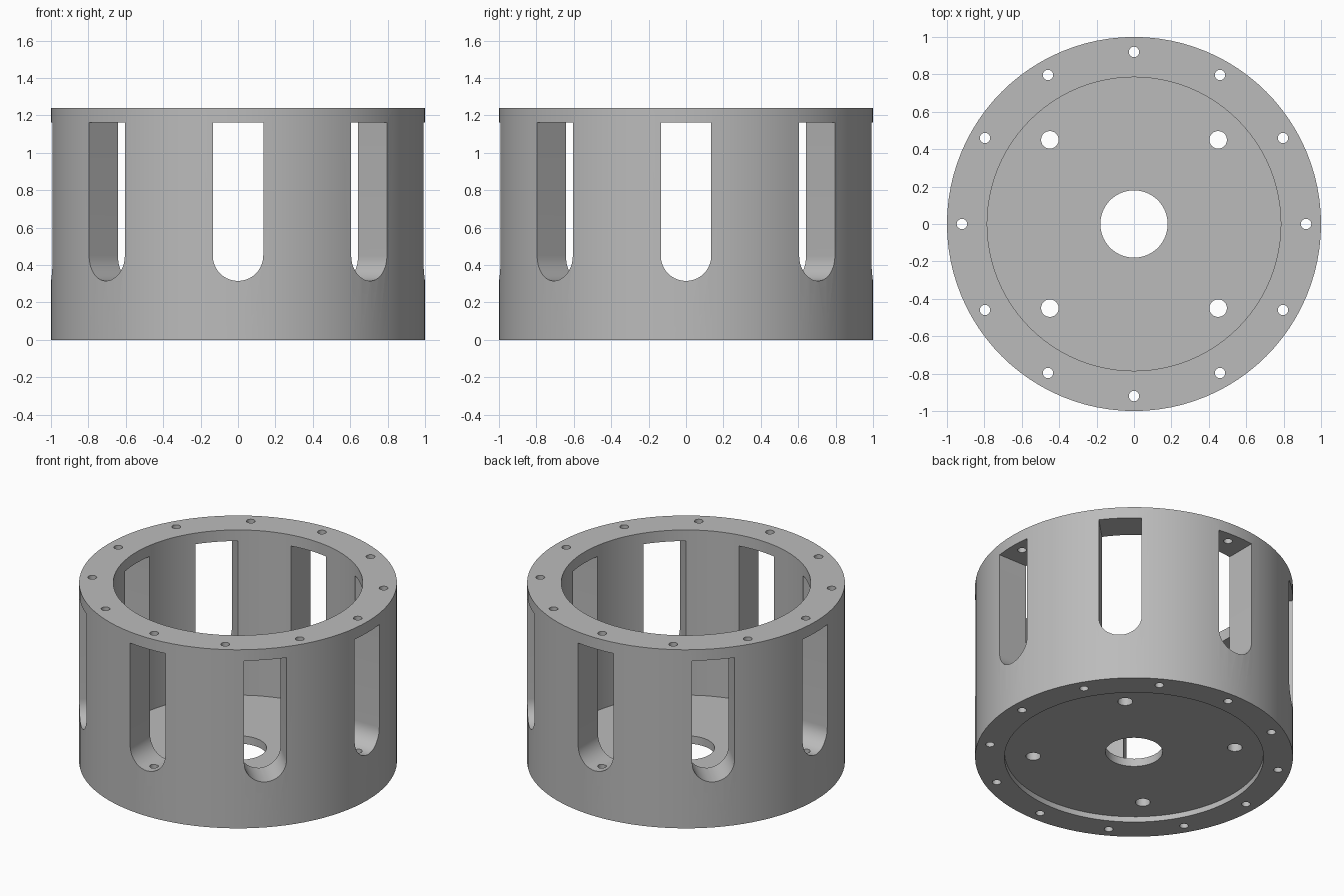
import bpy, bmesh
from math import sin, cos, pi, radians
from mathutils import Matrix, Vector

if "Cube" in bpy.data.objects:
    bpy.data.objects.remove(bpy.data.objects["Cube"], do_unlink=True)

HEIGHT = 1.24
SEGMENTS = 96

# Single plain grey metal
grey = bpy.data.materials.new("grey_metal")
grey.use_nodes = True
colour = (0.5, 0.5, 0.5, 1)
grey.diffuse_color = colour
grey.node_tree.nodes["Principled BSDF"].inputs["Base Color"].default_value = colour


def make_object(name, bm):
    bmesh.ops.recalc_face_normals(bm, faces=bm.faces)
    mesh = bpy.data.meshes.new(name)
    bm.to_mesh(mesh)
    bm.free()
    mesh.materials.append(grey)
    obj = bpy.data.objects.new(name, mesh)
    bpy.context.collection.objects.link(obj)
    return obj


def lathe(name, profile):
    """Closed (radius, height) profile swept around z."""
    bm = bmesh.new()
    rings = []
    for i in range(SEGMENTS):
        a = 2 * pi * i / SEGMENTS
        rings.append([bm.verts.new((r * cos(a), r * sin(a), z)) for r, z in profile])
    n = len(profile)
    for i, ring in enumerate(rings):
        nxt = rings[(i + 1) % SEGMENTS]
        for j in range(n):
            k = (j + 1) % n
            bm.faces.new((ring[j], nxt[j], nxt[k], ring[k]))
    return make_object(name, bm)


def add_drill(bm, x, y, radius):
    bmesh.ops.create_cone(bm, cap_ends=True, segments=24, radius1=radius, radius2=radius,
                          depth=2, matrix=Matrix.Translation((x, y, HEIGHT / 2)))


def add_slot(bm, angle, half=0.135, low=0.45, top=1.163):
    """Radial prism with a square top and a half-round bottom."""
    outline = [(half, top), (-half, top)]
    outline += [(half * cos(a), low + half * sin(a))
                for a in (pi + pi * i / 20 for i in range(21))]
    turn = Matrix.Rotation(angle, 4, "Z")
    inner, outer = ([bm.verts.new(turn @ Vector((r, y, z))) for y, z in outline]
                    for r in (0.6, 1.2))
    bm.faces.new(inner)
    bm.faces.new(reversed(outer))
    for i in range(len(outline)):
        k = (i + 1) % len(outline)
        bm.faces.new((inner[i], outer[i], outer[k], inner[k]))


def cut(body, cutter):
    cutter.hide_render = True
    mod = body.modifiers.new("cut", "BOOLEAN")
    mod.operation = "DIFFERENCE"
    mod.solver = "EXACT"
    mod.object = cutter
    bpy.context.view_layer.objects.active = body
    bpy.ops.object.modifier_apply(modifier=mod.name)
    bpy.data.objects.remove(cutter, do_unlink=True)


# Open cup: thick wall, thin floor with centre bore, shallow recess underneath
housing = lathe("slotted_housing", [
    (0.18, 0.038), (0.815, 0.038), (0.815, 0), (1, 0),
    (1, HEIGHT), (0.785, HEIGHT), (0.785, 0.093), (0.18, 0.093)])

# Window slots around the wall
bm = bmesh.new()
for i in range(8):
    add_slot(bm, radians(45 * i))
cut(housing, make_object("slot_cutter", bm))

# Bolt holes through the wall and mounting holes through the floor
bm = bmesh.new()
for i in range(12):
    a = radians(30 * i)
    add_drill(bm, 0.92 * cos(a), 0.92 * sin(a), 0.028)
for x in (-0.45, 0.45):
    for y in (-0.45, 0.45):
        add_drill(bm, x, y, 0.047)
cut(housing, make_object("hole_cutter", bm))

# Smooth curved walls, crisp edges
bpy.ops.object.select_all(action="DESELECT")
housing.select_set(True)
bpy.context.view_layer.objects.active = housing
bpy.ops.object.shade_smooth_by_angle(angle=radians(30))
